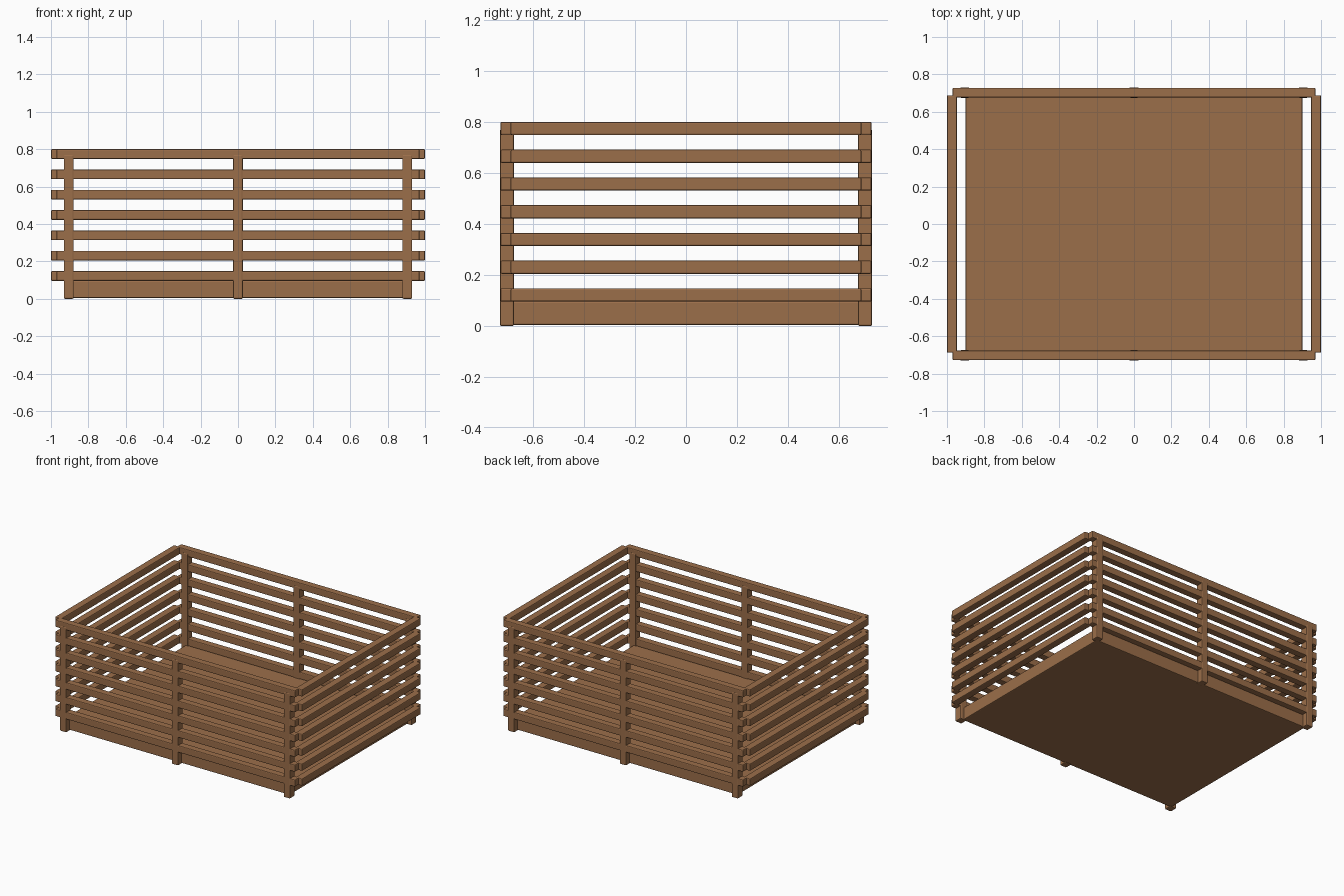
import bpy, bmesh

if "Cube" in bpy.data.objects:
    bpy.data.objects.remove(bpy.data.objects["Cube"])

wood = bpy.data.materials.new("brown_wood")
wood.diffuse_color = (0.33, 0.157, 0.068, 1)
wood.use_nodes = True
wood.node_tree.nodes["Principled BSDF"].inputs["Base Color"].default_value = wood.diffuse_color


def box(name, x, y, z, bevel=0.006):
    """Softly bevelled box from (min, max) ranges."""
    bm = bmesh.new()
    bmesh.ops.create_cube(bm, size=1)
    for v in bm.verts:
        for i, (lo, hi) in enumerate((x, y, z)):
            v.co[i] = lo if v.co[i] < 0 else hi
    bmesh.ops.bevel(bm, geom=bm.edges[:], offset=bevel, segments=2,
                    profile=0.5, affect='EDGES')
    mesh = bpy.data.meshes.new(name)
    bm.to_mesh(mesh)
    bm.free()
    mesh.materials.append(wood)
    obj = bpy.data.objects.new(name, mesh)
    bpy.context.collection.objects.link(obj)
    return obj


def span(sign, lo, hi):
    """Range mirrored to the given side."""
    return (lo, hi) if sign > 0 else (-hi, -lo)


# Solid floor platform
box("floor", (-0.9, 0.9), (-0.69, 0.69), (0.004, 0.097))

# Three upright posts on the front and on the back
for side, label in ((-1, "front"), (1, "back")):
    for cx in (-0.905, 0, 0.905):
        box(label + "_post", (cx - 0.026, cx + 0.026),
            span(side, 0.675, 0.73), (0, 0.77))

# Seven levels of horizontal slats around all four walls
for level in range(7):
    z0 = 0.096 + level * 0.1087
    z = (z0, z0 + 0.052)
    for side, label in ((-1, "front"), (1, "back")):
        box(label + "_slat", (-0.97, 0.97), span(side, 0.677, 0.728), z)
    for side, label in ((-1, "left"), (1, "right")):
        box(label + "_slat", span(side, 0.947, 1.0), (-0.688, 0.688), z)
